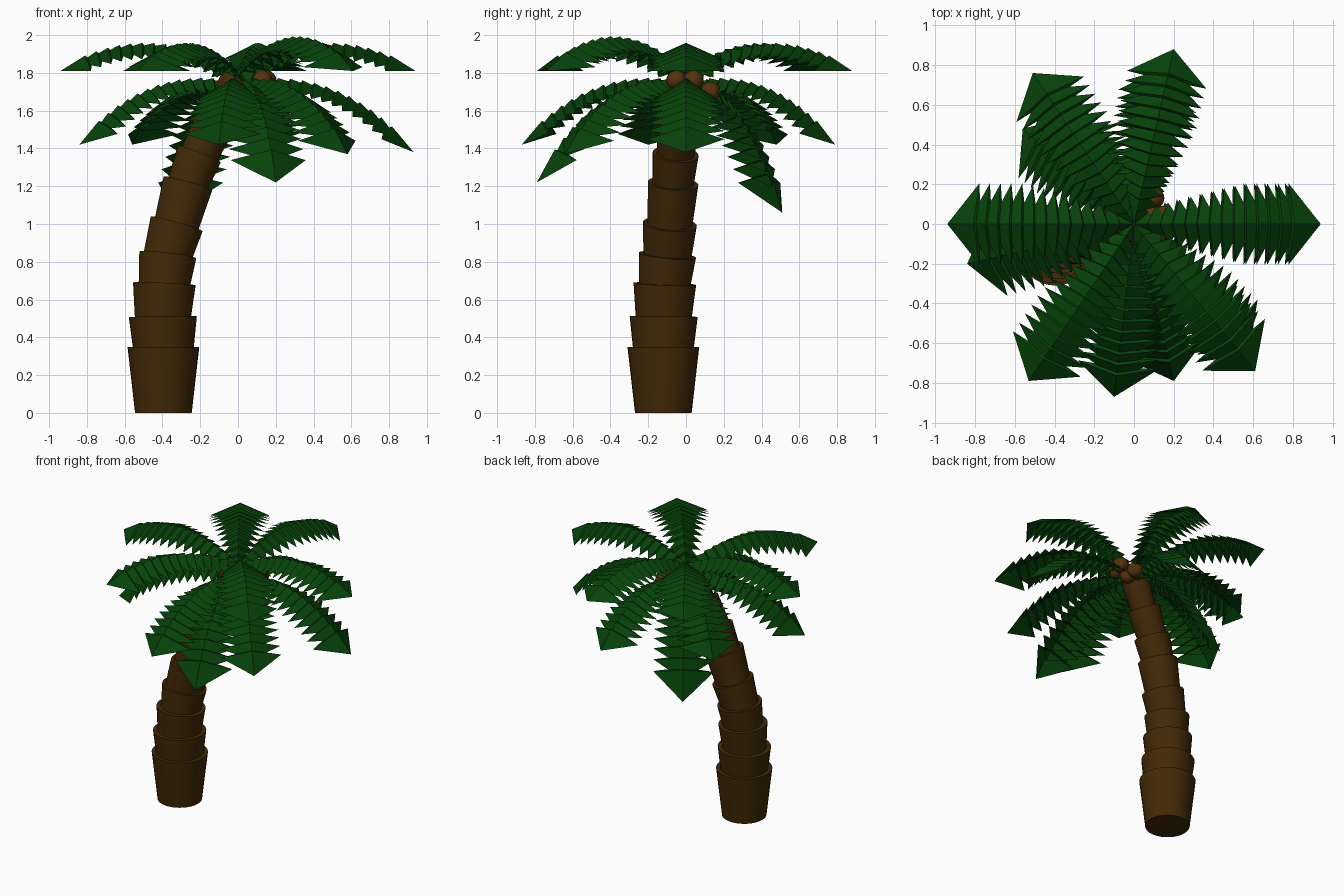
import bpy, bmesh, math
from mathutils import Vector

if "Cube" in bpy.data.objects:
    bpy.data.objects.remove(bpy.data.objects["Cube"])


def material(name, rgb):
    m = bpy.data.materials.new(name)
    m.diffuse_color = (*rgb, 1)
    m.use_nodes = True
    m.node_tree.nodes["Principled BSDF"].inputs["Base Color"].default_value = m.diffuse_color
    return m


BARK = material("bark", (0.055, 0.022, 0.002))
NUT = material("nut_shell", (0.085, 0.032, 0.004))
LEAF = material("leaf", (0.002, 0.055, 0.003))


def make_object(name, bm, mat, smooth=False):
    mesh = bpy.data.meshes.new(name)
    bm.to_mesh(mesh)
    bm.free()
    mesh.materials.append(mat)
    ob = bpy.data.objects.new(name, mesh)
    bpy.context.collection.objects.link(ob)
    if smooth:
        bpy.ops.object.select_all(action='DESELECT')
        ob.select_set(True)
        bpy.context.view_layer.objects.active = ob
        bpy.ops.object.shade_smooth_by_angle(angle=math.radians(35))
    return ob


# Trunk: stacked flared cones following a leaning path (x, y, z, rim radius)
path = [(-0.395, -0.12, 0.00, 0.17), (-0.395, -0.12, 0.35, 0.19), (-0.398, -0.118, 0.51, 0.18),
        (-0.39, -0.112, 0.683, 0.166), (-0.372, -0.098, 0.835, 0.152),
        (-0.325, -0.085, 1.00, 0.143), (-0.265, -0.068, 1.215, 0.134),
        (-0.205, -0.055, 1.37, 0.122), (-0.115, -0.035, 1.55, 0.112),
        (0.0, -0.01, 1.76, 0.095)]
for i in range(1, len(path)):
    a, b = Vector(path[i - 1][:3]), Vector(path[i][:3])
    top_r = path[i][3]
    base_r = 0.15 if i == 1 else top_r * 0.88
    axis = b - a
    if i > 1:
        a = a - axis.normalized() * 0.03
    bm = bmesh.new()
    bmesh.ops.create_cone(bm, cap_ends=True, segments=32, radius1=base_r,
                          radius2=top_r, depth=(b - a).length)
    rot = axis.to_track_quat('Z', 'Y').to_matrix().to_4x4()
    bm.transform(rot)
    bmesh.ops.translate(bm, vec=(a + b) / 2, verts=bm.verts)
    make_object(f"trunk_segment_{i}", bm, BARK, True)

# Nuts hanging under the crown
for i, p in enumerate([(0.10, 0.13, 1.70), (0.15, 0.04, 1.76), (0.13, -0.05, 1.76), (0.09, 0.04, 1.70)]):
    bm = bmesh.new()
    bmesh.ops.create_uvsphere(bm, u_segments=20, v_segments=12, radius=0.053)
    bmesh.ops.translate(bm, vec=p, verts=bm.verts)
    make_object(f"nut_{i + 1}", bm, NUT, True)


# Frond: spiky folded leaflets along an arched rib, ending in a broad arrowhead
def frond(name, tip, start_z, arch_z, bend=0.52, count=14):
    start = Vector((0, 0, start_z))
    end = Vector(tip)
    ctrl = Vector((tip[0] * bend, tip[1] * bend, arch_z))
    side = Vector((-tip[1], tip[0], 0)).normalized()

    def point(t):
        return start * (1 - t) ** 2 + ctrl * 2 * t * (1 - t) + end * t * t

    bm = bmesh.new()
    for i in range(count):
        f = i / (count - 1)
        t = 0.01 + 0.84 * f
        p = point(t)
        q = end if i == count - 1 else point(t + 0.11)
        along = (q - p).normalized()
        up = along.cross(side)
        if up.z < 0:
            up = -up
        w = 0.08 + 0.125 * min(1, f * 1.5)
        ridge = bm.verts.new(p + up * 0.012)
        apex = bm.verts.new(q - up * (0 if i == count - 1 else 0.012))
        rear = bm.verts.new(p - along * 0.02 - up * 0.03)
        for s in (1, -1):
            wing = bm.verts.new(p + side * w * s - up * 0.075 + along * 0.01)
            bm.faces.new((ridge, wing, apex) if s == 1 else (ridge, apex, wing))
            bm.faces.new((rear, wing, ridge) if s == 1 else (rear, ridge, wing))
    for face in bm.faces:
        face.normal_update()
        if face.normal.z < 0:
            face.normal_flip()
    make_object(name, bm, LEAF)


# Upper tier: tip position and arch height
upper = [(-0.94, 0.0, 1.81, 2.09), (0.94, 0.0, 1.81, 2.09), (0.20, 0.88, 1.81, 2.09),
         (-0.51, 0.76, 1.81, 2.09), (-0.53, -0.79, 1.81, 2.09), (0.61, -0.74, 1.81, 2.16)]
for i, (x, y, z, arch) in enumerate(upper):
    frond(f"upper_frond_{i + 1}", (x, y, z), 1.80, arch)

# Lower tier: drooping fronds
lower = [(0.93, 0.0, 1.38, 1.85), (0.15, 0.79, 1.42, 1.85), (-0.56, 0.48, 1.42, 1.83),
         (-0.84, -0.20, 1.42, 1.85), (-0.10, -0.87, 1.42, 1.85), (0.20, -0.79, 1.22, 1.83),
         (0.58, -0.64, 1.37, 1.84), (-0.33, 0.51, 1.06, 1.77)]
for i, (x, y, z, arch) in enumerate(lower):
    frond(f"lower_frond_{i + 1}", (x, y, z), 1.74, arch, 0.57)
